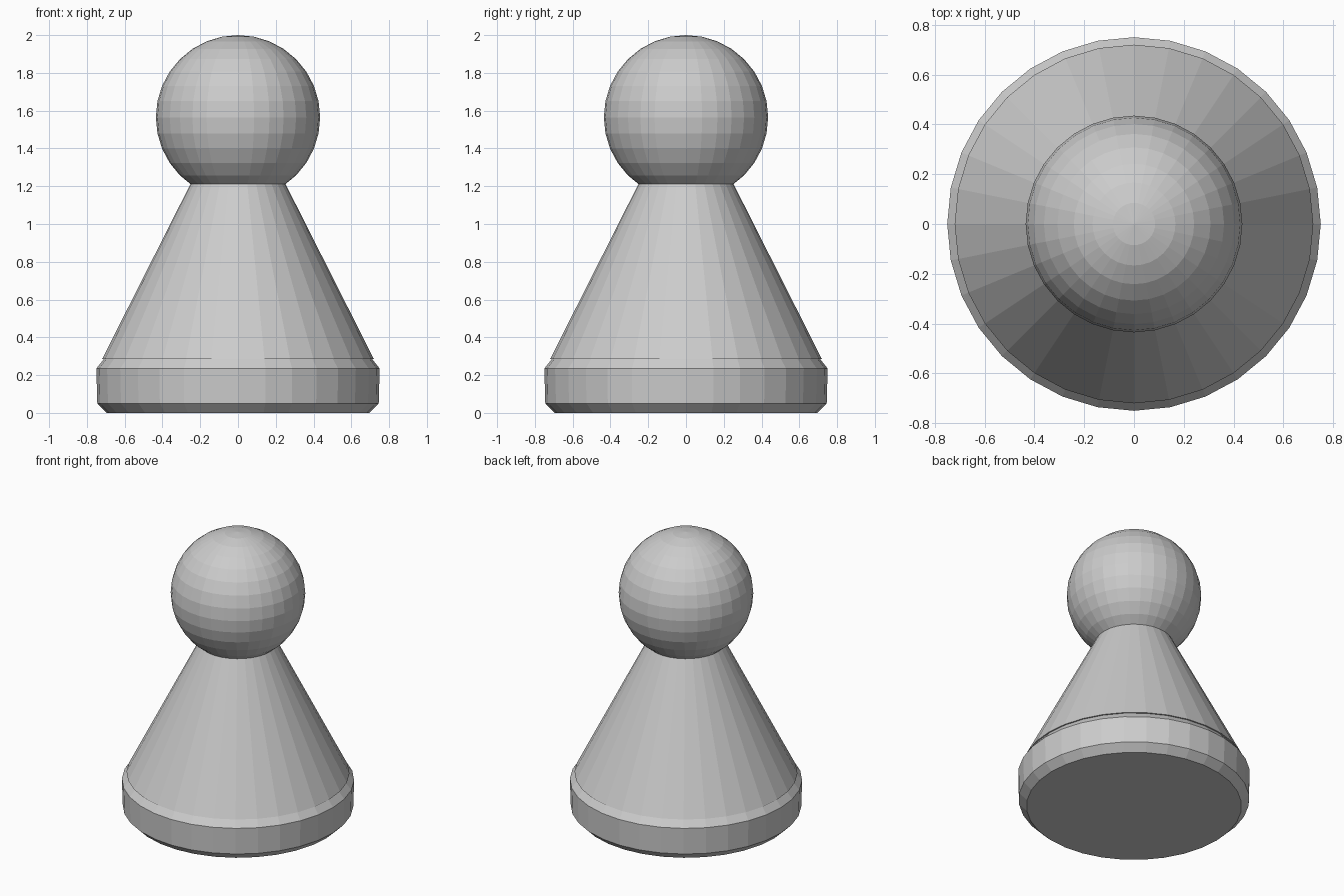
import bpy, bmesh, math

if "Cube" in bpy.data.objects:
    bpy.data.objects.remove(bpy.data.objects["Cube"])


def lathe(name, profile, sides):
    """Closed faceted solid turned around z from (radius, height) pairs."""
    bm = bmesh.new()
    rings = []
    for r, z in profile:
        rings.append([bm.verts.new((r * math.cos(math.tau * i / sides),
                                    r * math.sin(math.tau * i / sides), z))
                      for i in range(sides)])
    for low, high in zip(rings, rings[1:]):
        for i in range(sides):
            j = (i + 1) % sides
            bm.faces.new((low[i], low[j], high[j], high[i]))
    bm.faces.new(rings[0][::-1])
    bm.faces.new(rings[-1])
    mesh = bpy.data.meshes.new(name)
    bm.to_mesh(mesh)
    bm.free()
    obj = bpy.data.objects.new(name, mesh)
    bpy.context.collection.objects.link(obj)
    return obj


# Chamfered foot disc
lathe("base", [(0.695, 0), (0.745, 0.05), (0.75, 0.235), (0.71, 0.285)], 32)

# Tapered body, slightly overhanging the top of the base
lathe("body", [(0.72, 0.284), (0.25, 1.215)], 32)

# Round head
bpy.ops.mesh.primitive_uv_sphere_add(segments=32, ring_count=16, radius=0.435,
                                     location=(0, 0, 1.565))
bpy.context.object.name = "head"
